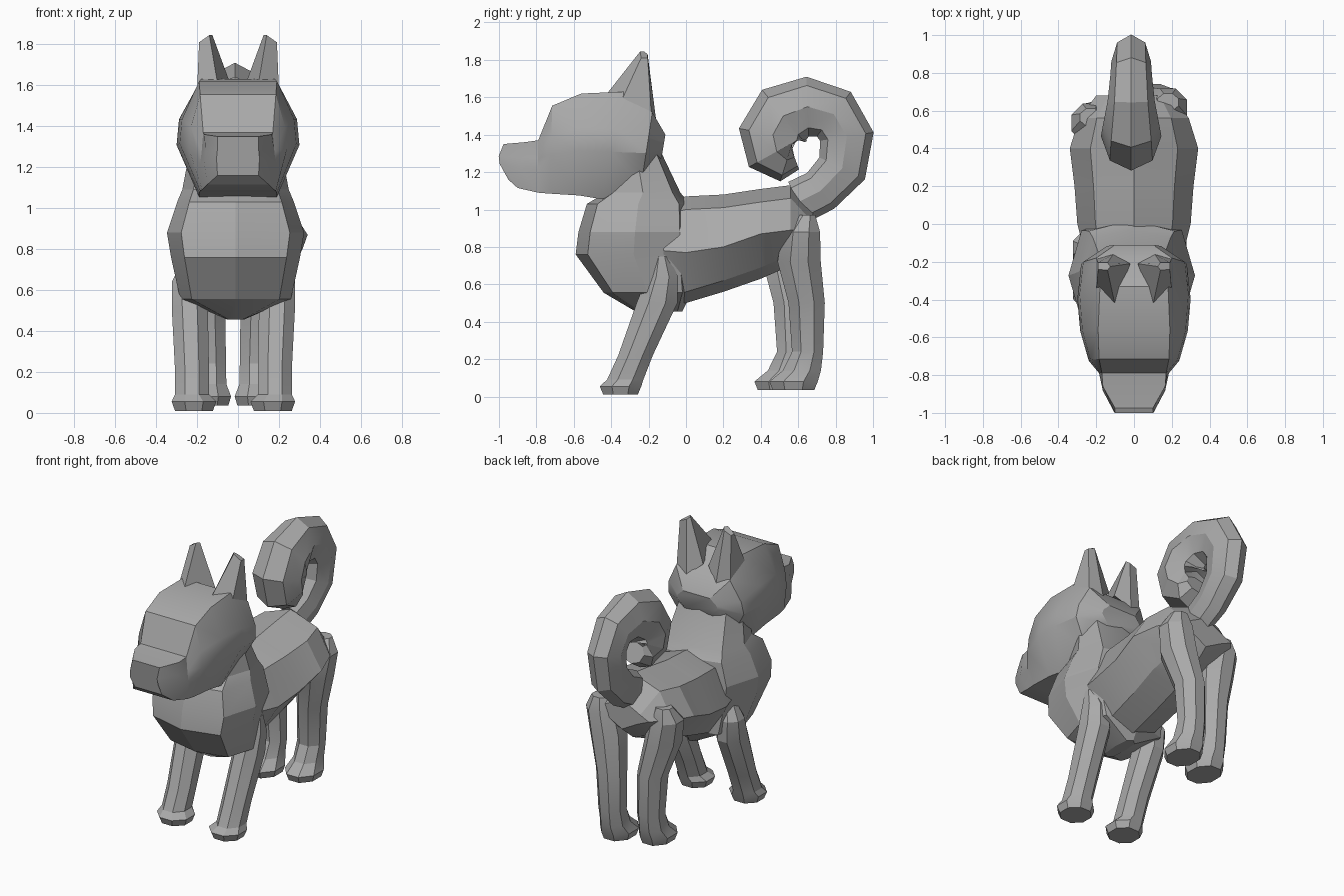
import bpy, bmesh
from math import sin, cos, tau, radians
from mathutils import Vector

cube = bpy.data.objects.get("Cube")
if cube:
    bpy.data.objects.remove(cube, do_unlink=True)

grey = bpy.data.materials.new("plain_grey")
grey.use_nodes = True
colour = (0.4, 0.4, 0.4, 1)
grey.diffuse_color = colour
grey.node_tree.nodes["Principled BSDF"].inputs["Base Color"].default_value = colour


def finish(name, bm, angle):
    """Turn a bmesh into a grey object with sharp edges kept."""
    bmesh.ops.recalc_face_normals(bm, faces=bm.faces)
    mesh = bpy.data.meshes.new(name)
    bm.to_mesh(mesh)
    bm.free()
    mesh.materials.append(grey)
    obj = bpy.data.objects.new(name, mesh)
    bpy.context.collection.objects.link(obj)
    bpy.ops.object.select_all(action='DESELECT')
    obj.select_set(True)
    bpy.context.view_layer.objects.active = obj
    bpy.ops.object.shade_smooth_by_angle(angle=radians(angle))


def loft(name, rings, angle=20):
    """Skin a list of equal rings and cap both ends."""
    bm = bmesh.new()
    rows = [[bm.verts.new(p) for p in ring] for ring in rings]
    count = len(rows[0])
    for low, high in zip(rows, rows[1:]):
        for i in range(count):
            j = (i + 1) % count
            bm.faces.new((low[i], low[j], high[j], high[i]))
    bm.faces.new(rows[0])
    bm.faces.new(rows[-1])
    finish(name, bm, angle)


def octagon(center, across, along, turn=0.0, corner=1.0):
    """Eight points around center; corner pushes the diagonal ones out."""
    c, u, v = Vector(center), Vector(across), Vector(along)
    points = []
    for i in range(8):
        a = tau * (i + turn) / 8
        points.append(c + (u * cos(a) + v * sin(a)) * (corner if i % 2 else 1))
    return points


def mirrored(half):
    """Close a top-to-bottom half outline by mirroring it across x."""
    return half + [(-x, y, z) for x, y, z in reversed(half)]


# Chest and neck: stacked level rings (height, front, back, half width)
chest = [(.455, -.27, -.02, .04), (.555, -.44, .03, .27), (.76, -.59, .03, .315),
         (.88, -.575, .03, .335), (1.03, -.53, .02, .285), (1.09, -.43, -.03, .26),
         (1.3, -.4, -.13, .22)]
loft("chest_and_neck", [octagon((-.012, (f + b) / 2, z), (w, 0, 0), (0, (b - f) / 2, 0),
                                corner=1.12) for z, f, b, w in chest])

# Torso: upright rings (y, half width, belly height, back height, side height)
torso = [(-.12, .27, .48, 1.04, .78), (0, .3, .5, 1.07, .77), (.2, .315, .56, 1.08, .8),
         (.4, .34, .63, 1.11, .87), (.56, .29, .7, 1.13, .89), (.68, .2, .8, 1.0, .9)]
rings = []
for y, w, low, high, side in torso:
    half = [(w * .68, y, high - .07), (w, y, side), (w * .55, y, low + .06)]
    rings.append([(0, y, high)] + half + [(0, y, low)]
                 + [(-x, a, z) for x, a, z in reversed(half)])
loft("torso", rings)

# Head and muzzle: (top y, bottom y, top z, bottom z, top, cheek, bottom half widths)
head = [(-.975, -.95, 1.35, 1.16, .1, .105, .1), (-.86, -.9, 1.36, 1.115, .165, .165, .15),
        (-.79, -.79, 1.37, 1.09, .17, .185, .175), (-.715, -.73, 1.555, 1.085, .185, .24, .185),
        (-.56, -.57, 1.62, 1.075, .19, .285, .19), (-.33, -.45, 1.63, 1.055, .18, .3, .19),
        (-.18, -.24, 1.52, 1.13, .2, .28, .18), (-.11, -.13, 1.4, 1.28, .1, .15, .1)]
rings = []
for i, (yt, yb, zt, zb, t, m, b) in enumerate(head):
    nose = -.035 if i == 0 else 0
    mix = lambda f: (yt * f + yb * (1 - f) + nose, zt * f + zb * (1 - f))
    rings.append(mirrored([(t, yt, zt), (m * .96, *mix(.66)), (m, *mix(.44)), (b, yb, zb)]))
loft("head", rings, 28)

# Ears: tapered spikes with an upright outer edge
for side, s in (("left", 1), ("right", -1)):
    base = [(.2, -.35, 1.57), (.1, -.43, 1.61), (.02, -.21, 1.56),
            (.11, -.16, 1.48), (.2, -.185, 1.5)]
    tip = [(.19, -.24, 1.81), (.14, -.245, 1.845), (.125, -.225, 1.845),
           (.14, -.205, 1.83), (.19, -.205, 1.81)]
    loft(side + "_ear", [[(s * x, y, z) for x, y, z in ring] for ring in (base, tip)])


def leg(name, steps):
    """Leg from (x, y, z, half width, half depth) steps, foot first."""
    loft(name, [octagon((x, y, z), (w, 0, 0), (0, d, 0), .5) for x, y, z, w, d in steps])


# Front legs: slanting back towards the shoulder
for side, s, x in (("left", 1, .18), ("right", -1, .225)):
    leg(side + "_front_leg", [
        (s * (x - .01), -.35, .01, .1, .1), (s * (x - .01), -.35, .055, .118, .12),
        (s * x, -.325, .09, .09, .105), (s * x, -.27, .22, .09, .1),
        (s * (x + .01), -.155, .5, .095, .118), (s * (x + .02), -.125, .64, .085, .09),
        (s * .22, -.13, .75, .05, .04)])

# Hind legs: feet set inwards, the right one a little further forward
for side, s, x, y in (("left", 1, .09, .615), ("right", -1, .14, .535)):
    leg(side + "_hind_leg", [
        (s * x, y - .04, .035, .1, .12), (s * x, y - .04, .08, .115, .14),
        (s * x, y + .005, .14, .09, .11), (s * x, y + .035, .24, .088, .09),
        (s * (x + .01), y + .03, .5, .095, .105), (s * (x + .06), y - .01, .72, .115, .125),
        (s * (x + .09), y, .88, .11, .11), (s * (x + .09), y + .03, .97, .06, .05)])

# Tail: a tube curling up, over and back into itself (y, z, half thickness, half width)
tail = [(.6, 1.04, .12, .08), (.72, 1.1, .12, .09), (.835, 1.22, .135, .1),
        (.86, 1.39, .145, .105), (.79, 1.51, .15, .11), (.65, 1.55, .16, .125),
        (.52, 1.5, .18, .15), (.465, 1.4, .185, .16), (.485, 1.31, .17, .155),
        (.54, 1.265, .12, .12), (.58, 1.28, .07, .08)]
rings = []
for i, (y, z, thick, wide) in enumerate(tail):
    before, after = tail[max(i - 1, 0)], tail[min(i + 1, len(tail) - 1)]
    way = Vector((0, after[0] - before[0], after[1] - before[1])).normalized()
    out = Vector((0, -way.z, way.y)) * thick
    rings.append(octagon((-.015, y, z), (wide, 0, 0), out))
loft("curled_tail", rings)
